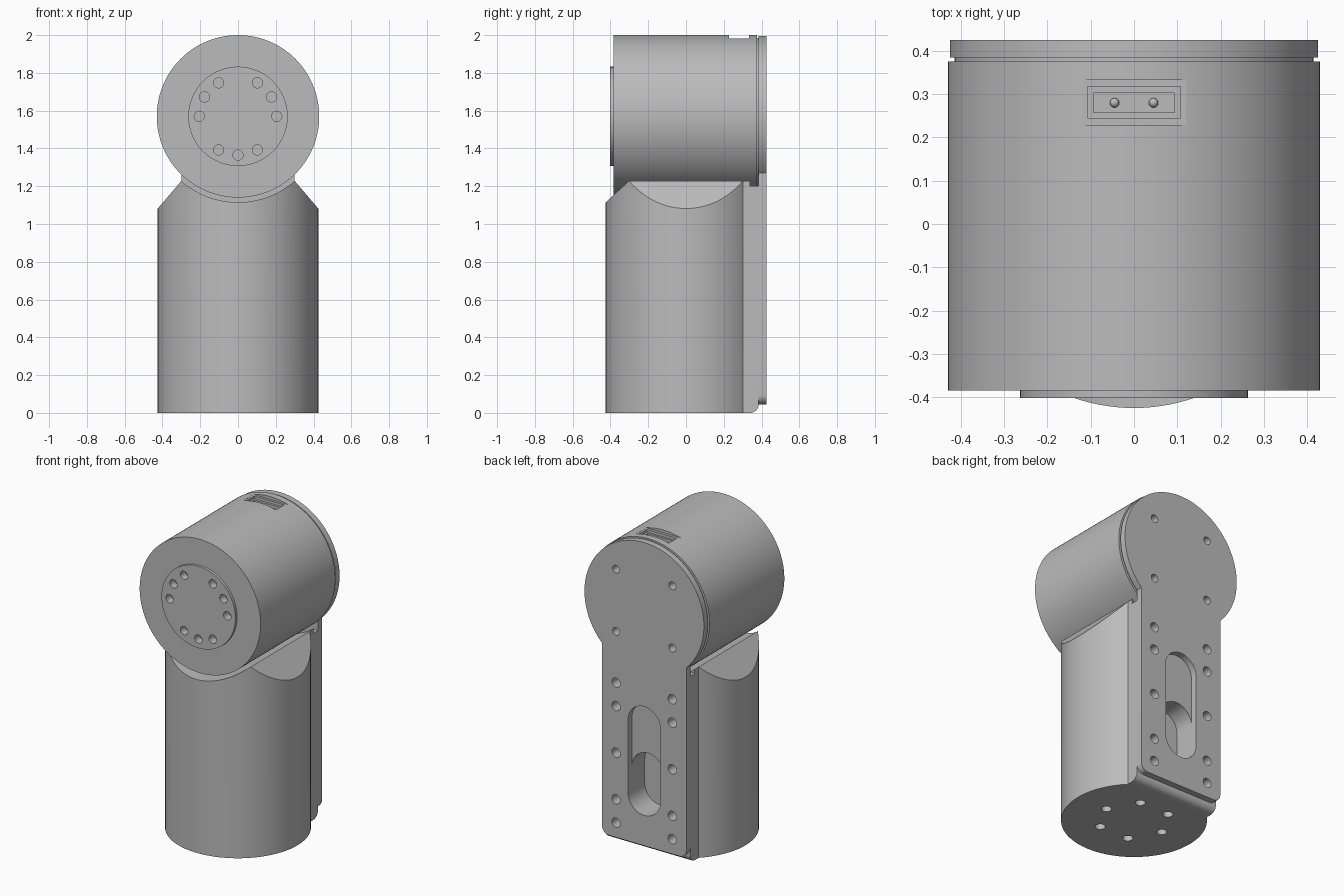
import bpy, bmesh, math
from math import sin, cos, pi, radians

if "Cube" in bpy.data.objects:
    bpy.data.objects.remove(bpy.data.objects["Cube"])

grey = bpy.data.materials.new("plain_grey")
grey.diffuse_color = (0.5, 0.5, 0.5, 1)
grey.use_nodes = True
grey.node_tree.nodes["Principled BSDF"].inputs["Base Color"].default_value = grey.diffuse_color


def prism(name, pts, lo, hi, axis="y"):
    """Extrude a 2D outline along y (outline in x, z) or along z (outline in x, y)."""
    bm = bmesh.new()
    place = (lambda a, b, t: (a, t, b)) if axis == "y" else (lambda a, b, t: (a, b, t))
    rings = [[bm.verts.new(place(a, b, t)) for a, b in pts] for t in (lo, hi)]
    bm.faces.new(rings[0])
    bm.faces.new(rings[1])
    n = len(pts)
    for i in range(n):
        j = (i + 1) % n
        bm.faces.new((rings[0][i], rings[0][j], rings[1][j], rings[1][i]))
    bmesh.ops.recalc_face_normals(bm, faces=bm.faces)
    mesh = bpy.data.meshes.new(name)
    bm.to_mesh(mesh)
    bm.free()
    obj = bpy.data.objects.new(name, mesh)
    bpy.context.collection.objects.link(obj)
    mesh.materials.append(grey)
    return obj


def arc(cx, cy, r, start, end, n):
    return [(cx + r * cos(radians(start + (end - start) * i / n)),
             cy + r * sin(radians(start + (end - start) * i / n))) for i in range(n + 1)]


def circle(cx, cy, r, n=96):
    return arc(cx, cy, r, 0, 360, n)[:-1]


def rect(x0, x1, y0, y1):
    return [(x0, y0), (x1, y0), (x1, y1), (x0, y1)]


def stadium(r, z0, z1):
    return arc(0, z1 - r, r, 0, 180, 24) + arc(0, z0 + r, r, 180, 360, 24)


def cut(obj, cutters):
    """Subtract each cutter in turn, then remove it."""
    for c in cutters:
        c.hide_render = True
        mod = obj.modifiers.new("cut", "BOOLEAN")
        mod.operation = "DIFFERENCE"
        mod.solver = "EXACT"
        mod.object = c
        bpy.ops.object.select_all(action="DESELECT")
        bpy.context.view_layer.objects.active = obj
        obj.select_set(True)
        bpy.ops.object.modifier_apply(modifier=mod.name)
        bpy.data.objects.remove(c, do_unlink=True)


HEAD_Z = 1.57

# Upright body: round front with a flat-backed spine
a = math.degrees(math.acos(0.30 / 0.425))
body = prism("upright_body", arc(0, 0, 0.425, 180 - a, 360 + a, 96)
             + [(0.30, 0.385), (-0.30, 0.385)], 0, 1.4, "z")
bm = bmesh.new()
bm.from_mesh(body.data)
low_edge = [e for e in bm.edges if all(v.co.z < 0.01 and v.co.y > 0.38 for v in e.verts)]
bmesh.ops.bevel(bm, geom=low_edge, offset=0.045, segments=6, profile=0.5, affect="EDGES")
bm.to_mesh(body.data)
bm.free()

# Saddle under the head, sloped shoulders, rear notch, cable pocket, base holes
shoulder = [(0.30, 1.228), (0.50, 0.994), (0.50, 1.5), (0.30, 1.5)]
cutters = [prism("saddle_cutter", circle(0, HEAD_Z, 0.455, 128), -0.6, 0.6)]
for s in (1, -1):
    cutters.append(prism("shoulder_cutter", [(s * x, z) for x, z in shoulder], -0.6, 0.6))
cutters.append(prism("notch_cutter", rect(-0.6, 0.6, 1.2, 1.6), 0.34, 0.6))
cutters.append(prism("pocket_cutter", stadium(0.115, 0.24, 0.625), 0.255, 0.6))
for k in range(6):
    t = k * pi / 3
    cutters.append(prism("base_hole_cutter",
                         circle(0.21 * cos(t), 0.21 * sin(t), 0.03, 24), -0.1, 0.06, "z"))
cut(body, cutters)

# Horizontal head drum with a stepped connector recess on top
head = prism("head_drum", circle(0, HEAD_Z, 0.43, 128), -0.385, 0.375)
cut(head, [
    prism("recess_cutter", rect(-0.12, 0.12, 0.228, 0.333), 1.982, 2.1, "z"),
    prism("socket_cutter", rect(-0.107, 0.107, 0.245, 0.318), 1.965, 2.1, "z"),
    prism("deep_cutter", rect(-0.093, 0.093, 0.258, 0.303), 1.94, 2.1, "z")])
neck = prism("head_rear_seam", circle(0, HEAD_Z, 0.415, 128), 0.37, 0.386)

# Connector pins
pins = []
for s in (1, -1):
    bpy.ops.mesh.primitive_uv_sphere_add(segments=16, ring_count=8, radius=0.011,
                                         location=(s * 0.045, 0.28, 1.947))
    pin = bpy.context.object
    pin.name = "connector_pin"
    pin.data.materials.append(grey)
    pins.append(pin)

# Front output disc with its ring of holes
disc = prism("output_disc", circle(0, HEAD_Z, 0.263), -0.402, -0.38)
cutters = []
for deg in (0, 30, 60, 120, 150, 180, 240, 270, 300):
    t = radians(deg)
    cutters.append(circle(0.205 * cos(t), HEAD_Z + 0.205 * sin(t), 0.027, 24))
cut(disc, [prism("disc_hole_cutter", c, -0.5, -0.3) for c in cutters])
cut(head, [prism("drum_hole_cutter", c, -0.5, -0.35) for c in cutters])

# Keyhole-shaped rear plate: round top, straight strip, rounded lower corners
b = math.degrees(math.acos(0.30 / 0.425))
plate = prism("rear_plate", arc(0, HEAD_Z, 0.425, -b, 180 + b, 96)
              + arc(-0.25, 0.095, 0.05, 180, 270, 8)
              + arc(0.25, 0.095, 0.05, 270, 360, 8), 0.385, 0.425)
cut(plate, [prism("slot_cutter", stadium(0.115, 0.24, 0.94), 0.3, 0.5)])
for s in (1, -1):
    for z, r, part in [(1.77, 0.025, head), (1.37, 0.025, head)] + \
            [(z, 0.03, body) for z in (1.04, 0.89, 0.59, 0.29, 0.14)]:
        hole = circle(s * 0.2, z, r, 24)
        cut(plate, [prism("plate_hole_cutter", hole, 0.3, 0.5)])
        cut(part, [prism("screw_hole_cutter", hole, 0.35, 0.5)])
        if part is head:
            cut(neck, [prism("seam_hole_cutter", hole, 0.3, 0.5)])

# Smooth curved sides, keep hard edges
bpy.ops.object.select_all(action="DESELECT")
for o in (body, head, neck, disc, plate, *pins):
    o.select_set(True)
bpy.context.view_layer.objects.active = body
bpy.ops.object.shade_smooth_by_angle(angle=radians(30))
